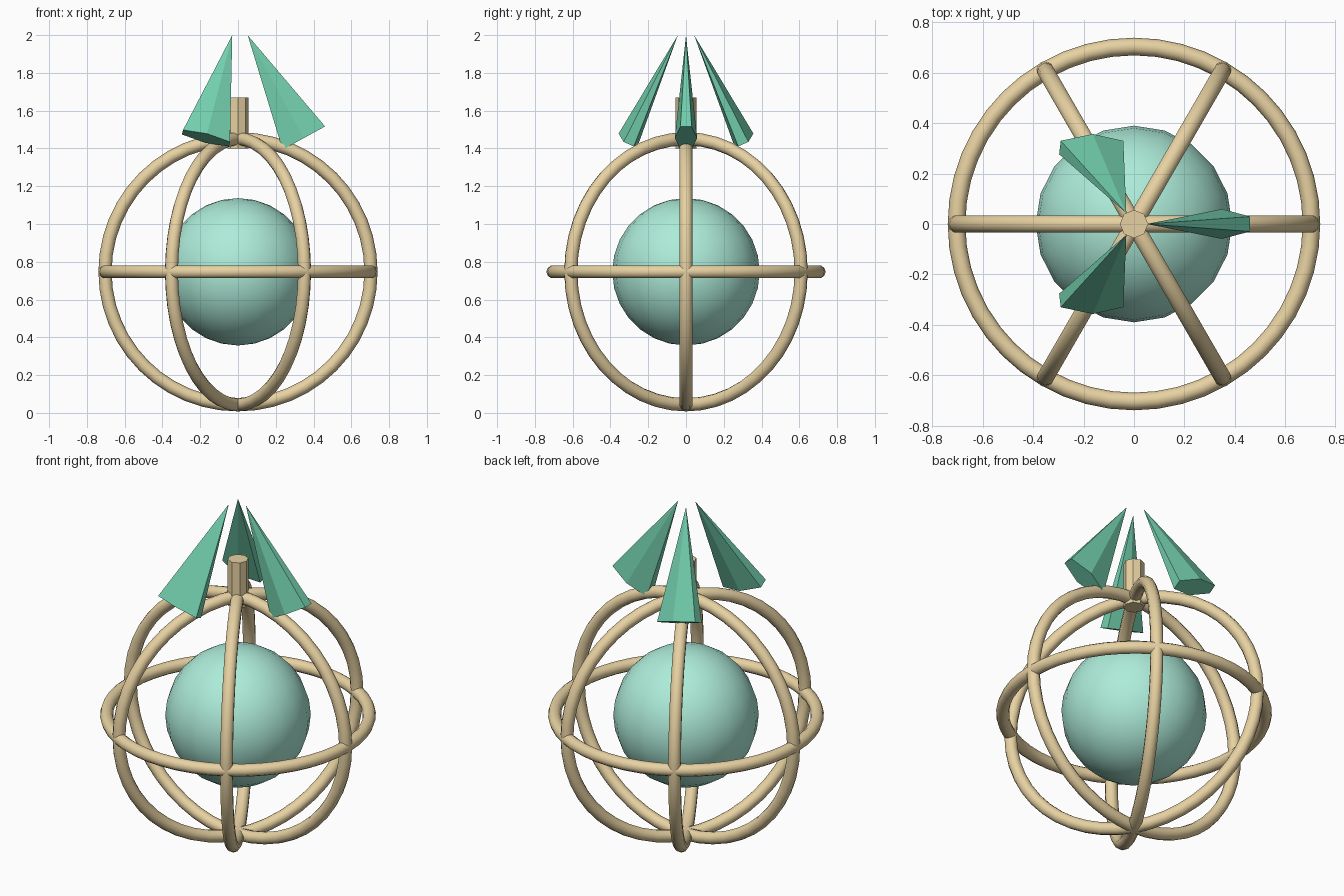
import bpy
from math import sin, cos, pi, radians

if "Cube" in bpy.data.objects:
    bpy.data.objects.remove(bpy.data.objects["Cube"])


def material(name, color):
    m = bpy.data.materials.new(name)
    m.diffuse_color = (*color, 1)
    m.use_nodes = True
    m.node_tree.nodes["Principled BSDF"].inputs["Base Color"].default_value = m.diffuse_color
    return m


WOOD = material("tan", (0.80, 0.64, 0.36))
GLOW = material("pale_mint", (0.42, 0.84, 0.70))
LEAF = material("leaf_green", (0.17, 0.62, 0.42))
CENTRE = 0.747


def finish(name, mat, smooth=False):
    ob = bpy.context.object
    ob.name = name
    ob.data.materials.append(mat)
    if smooth:
        bpy.ops.object.shade_smooth_by_angle(angle=radians(50))
    return ob


def ring(name, rotation):
    bpy.ops.mesh.primitive_torus_add(
        major_segments=48, minor_segments=10, major_radius=0.704,
        minor_radius=0.035, location=(0, 0, CENTRE), rotation=rotation)
    return finish(name, WOOD, True)


# Cage: one level ring and three upright rings 60 degrees apart
ring("equator_ring", (0, 0, 0))
for i in range(3):
    ring(f"upright_ring_{i + 1}", (pi / 2, 0, i * pi / 3))

# Core sphere
bpy.ops.mesh.primitive_uv_sphere_add(
    segments=20, ring_count=14, radius=0.39, location=(0, 0, CENTRE))
finish("core_sphere", GLOW, True)

# Stem
bpy.ops.mesh.primitive_cylinder_add(
    vertices=8, radius=0.056, depth=0.27, location=(0, 0, 1.535))
finish("stem", WOOD)

# Leaves: flattened six-sided cones leaning in towards the axis
for i in range(3):
    a = i * 2 * pi / 3
    bpy.ops.mesh.primitive_cone_add(
        vertices=6, radius1=0.148, radius2=0, depth=0.62,
        location=(0.2 * cos(a), 0.2 * sin(a), 1.727),
        rotation=(0.5 * sin(a), -0.5 * cos(a), 0))
    leaf = finish(f"leaf_{i + 1}", LEAF)
    leaf.scale = (1, 0.4, 1)
